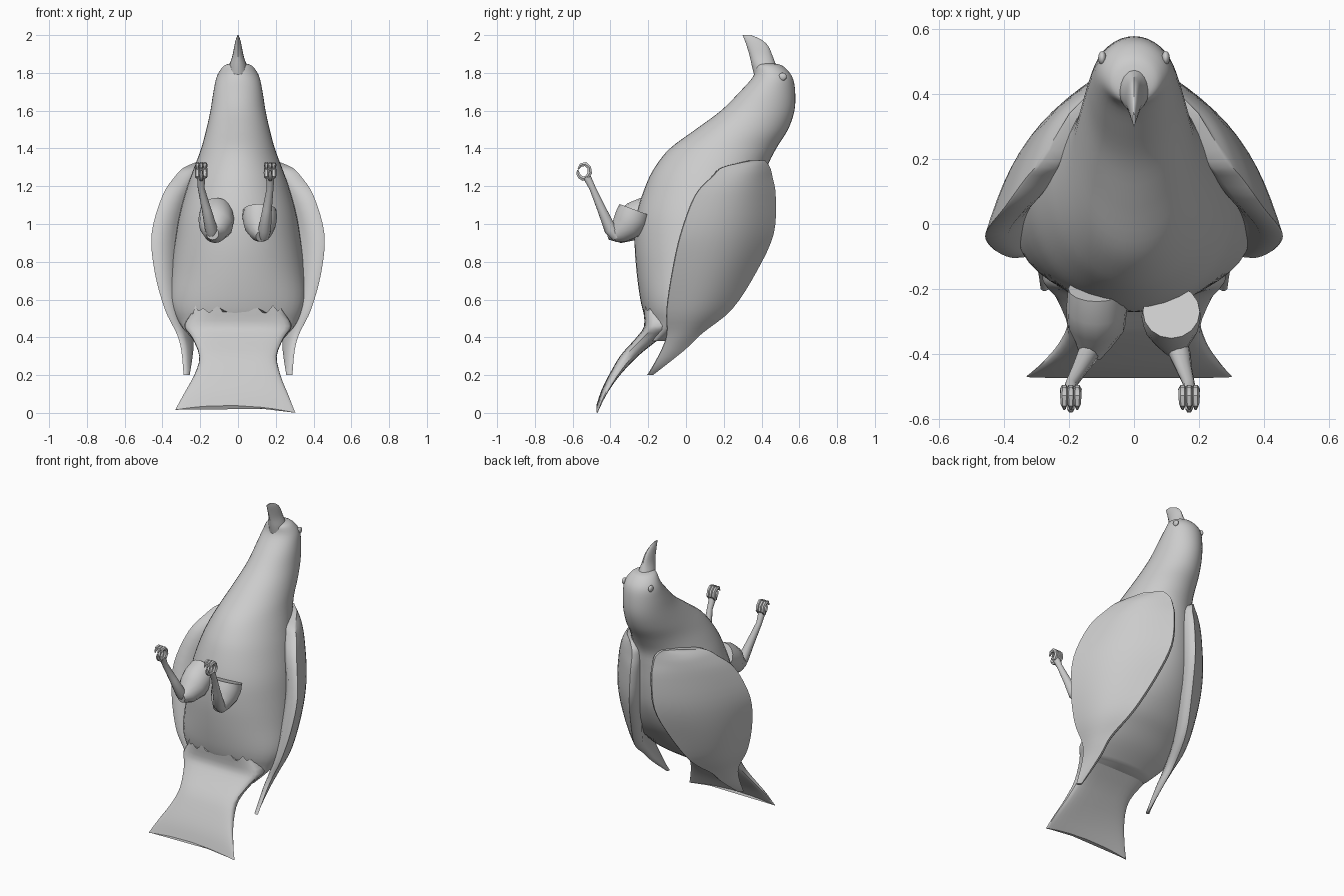
import bpy, bmesh, math
from mathutils import Vector

if "Cube" in bpy.data.objects:
    bpy.data.objects.remove(bpy.data.objects["Cube"])

grey = bpy.data.materials.new("plumage grey")
grey.diffuse_color = (0.6, 0.6, 0.6, 1)
grey.use_nodes = True
grey.node_tree.nodes["Principled BSDF"].inputs["Base Color"].default_value = grey.diffuse_color


def smooth_rows(rows, n):
    """Catmull-Rom interpolation between the rows of a profile table."""
    out = []
    for i in range(len(rows) - 1):
        a, b = rows[max(i - 1, 0)], rows[i]
        c, d = rows[i + 1], rows[min(i + 2, len(rows) - 1)]
        for k in range(n):
            t = k / n
            out.append([0.5 * (2 * q + (r - p) * t + (2 * p - 5 * q + 4 * r - s) * t * t
                               + (3 * q - p - 3 * r + s) * t ** 3)
                        for p, q, r, s in zip(a, b, c, d)])
    out.append(list(rows[-1]))
    return out


def loft(name, rings, angle=40):
    """Skin a list of equal-length rings and cap both ends."""
    bm = bmesh.new()
    vs = [[bm.verts.new(p) for p in ring] for ring in rings]
    n = len(vs[0])
    for a, b in zip(vs, vs[1:]):
        for i in range(n):
            j = (i + 1) % n
            bm.faces.new((a[i], a[j], b[j], b[i]))
    bm.faces.new(vs[0])
    bm.faces.new(vs[-1])
    bmesh.ops.recalc_face_normals(bm, faces=bm.faces)
    me = bpy.data.meshes.new(name)
    bm.to_mesh(me)
    bm.free()
    me.materials.append(grey)
    ob = bpy.data.objects.new(name, me)
    bpy.context.collection.objects.link(ob)
    bpy.ops.object.select_all(action='DESELECT')
    ob.select_set(True)
    bpy.context.view_layer.objects.active = ob
    bpy.ops.object.shade_smooth_by_angle(angle=math.radians(angle))
    return ob


def oval(z, hw, y0, y1, n, e=1):
    """Horizontal slice: half width hw, from y0 (belly) to y1 (back); e < 1 is boxier."""
    def pw(v):
        return math.copysign(abs(v) ** e, v) if abs(v) > 1e-6 else 0
    return [Vector((hw * pw(math.cos(2 * math.pi * i / n)),
                    (y0 + y1) / 2 + (y1 - y0) / 2 * pw(math.sin(2 * math.pi * i / n)), z))
            for i in range(n)]


def tube(name, path, radii, n=8):
    """Round limb along a path with a radius at each point."""
    path = [Vector(p) for p in path]
    rings = []
    for i, p in enumerate(path):
        d = path[min(i + 1, len(path) - 1)] - path[max(i - 1, 0)]
        u = Vector((1, 0, 0))
        u = (u - d * (u.dot(d) / d.length_squared)).normalized()
        v = d.normalized().cross(u)
        rings.append([p + radii[i] * (u * math.cos(2 * math.pi * k / n)
                                      + v * math.sin(2 * math.pi * k / n)) for k in range(n)])
    return loft(name, rings)


# Head and body: z, half width, belly y, back y
body = [(1.85, .04, .39, .47), (1.835, .078, .37, .515), (1.78, .112, .355, .562),
        (1.70, .13, .285, .578), (1.60, .146, .185, .574), (1.50, .168, .05, .54),
        (1.40, .195, -.085, .478), (1.30, .232, -.165, .43), (1.20, .268, -.215, .42),
        (1.05, .310, -.262, .41), (.90, .336, -.272, .385), (.75, .355, -.262, .32),
        (.62, .364, -.245, .22), (.54, .345, -.228, .13), (.46, .30, -.205, .035),
        (.38, .23, -.235, -.085)]
loft("body", [oval(*r, 40) for r in smooth_rows(body, 4)])

# Tail fan: ragged where it meets the belly, spreading to a thin edge
tail = [(.54, .24, -.226, -.04), (.46, .285, -.222, -.06), (.40, .245, -.262, -.13),
        (.30, .205, -.35, -.255), (.20, .228, -.405, -.345), (.10, .275, -.448, -.415),
        (.008, .318, -.475, -.465)]
rings = [oval(*r, 28, .55) for r in smooth_rows(tail, 3)]
for i, p in enumerate(rings[0]):
    p.z += (.03, .0, .015, -.01)[i % 4]
for ring in rings:
    hw = max(p.x for p in ring)
    for p in ring:
        droop = max(0, 1 - p.z / .25)
        p.z += (.032 * (1 - (p.x / hw) ** 2) - .008 * p.x / hw) * droop
        p.x -= .015 * droop
loft("tail", rings)

# Hooked beak
beak = [(1.79, .055, .36, .50), (1.84, .046, .348, .478), (1.89, .03, .337, .458),
        (1.94, .02, .322, .437), (1.975, .012, .31, .40), (2.0, .003, .30, .345)]
loft("beak", [oval(*r, 16) for r in smooth_rows(beak, 3)])

# Folded wings: z, back edge (y, x), front edge (y, x), bulge, thickness
wing = [(1.335, .42, .12, .34, .20, .0, .03), (1.30, .445, .09, .20, .285, .035, .09),
        (1.25, .458, .08, .14, .335, .05, .11), (1.15, .475, .08, .05, .40, .06, .12),
        (.95, .465, .095, -.025, .457, .064, .12), (.75, .375, .145, -.07, .442, .06, .11),
        (.55, .245, .21, -.10, .388, .043, .08), (.42, .085, .255, -.10, .325, .018, .045),
        (.33, -.01, .258, -.13, .30, .006, .03), (.20, -.175, .265, -.20, .288, .0, .01)]


def wing_ring(row, side, m=12):
    """Bulged outer skin and a deep inner side sunk into the body."""
    z, yb, xb, yf, xf, bulge, thick = row
    b, f = Vector((xb, yb, z)), Vector((xf, yf, z))
    d = (f - b).normalized()
    out = Vector((-d.y, d.x, 0))
    outer, inner = [], []
    for k in range(m + 1):
        t = k / m
        s = math.sin(math.pi * t)
        p = b.lerp(f, t) + out * bulge * s
        outer.append(p)
        edge = .008 + .15 * thick * (1 - t)
        inner.append(p - out * (edge + thick * s ** .5 if 0 < k < m else edge))
    ring = outer + inner[::-1]
    return [Vector((p.x * side, p.y, p.z)) for p in ring]


# Thigh paths: the right one is an open-rimmed cup, the left one joins the belly
thighs = {1: ([(.115, -.27, 1.075), (.115, -.285, 1.035), (.117, -.315, .99),
               (.122, -.355, .955), (.128, -.39, .935)], [.088, .092, .084, .06, .034]),
          -1: ([(-.115, -.20, 1.06), (-.115, -.26, 1.03), (-.117, -.31, .99),
                (-.125, -.365, .955), (-.135, -.41, .95)], [.088, .094, .09, .06, .034])}

for side, tag in ((1, "right"), (-1, "left")):
    loft(tag + "_wing", [wing_ring(r, side) for r in smooth_rows(wing, 4)], 50)

    # Small bulging eye
    bpy.ops.mesh.primitive_uv_sphere_add(segments=16, ring_count=10, radius=.021,
                                         location=(side * .098, .512, 1.78))
    eye = bpy.context.object
    eye.name = tag + "_eye"
    eye.scale = (.6, 1, 1)
    eye.data.materials.append(grey)
    bpy.ops.object.shade_smooth()

    # Thigh and thin shank
    tube(tag + "_thigh", *thighs[side], 16)
    kx, fx = side * .138, side * (.17 if side > 0 else .195)
    tube(tag + "_shank", [(kx, -.365, .93), (kx + side * .003, -.40, .97),
                          ((kx + fx) / 2, -.445, 1.075), (fx, -.495, 1.19), (fx, -.525, 1.25)],
         [.028, .034, .025, .018, .022], 10)

    # Curled toes: three forward and one opposing
    for k, dx in enumerate((-.02, 0, .02)):
        arc = [math.radians(-60 + 45 * j) for j in range(6)]
        tube(f"{tag}_toe_{k + 1}",
             [(fx + dx, -.54 + .032 * math.cos(a), 1.28 + .038 * math.sin(a)) for a in arc],
             [.012, .014, .012, .013, .011, .004], 6)
    arc = [math.radians(-70 - 30 * j) for j in range(5)]
    tube(tag + "_hind_toe",
         [(fx, -.54 + .034 * math.cos(a), 1.28 + .04 * math.sin(a)) for a in arc],
         [.014, .014, .012, .011, .004], 6)
